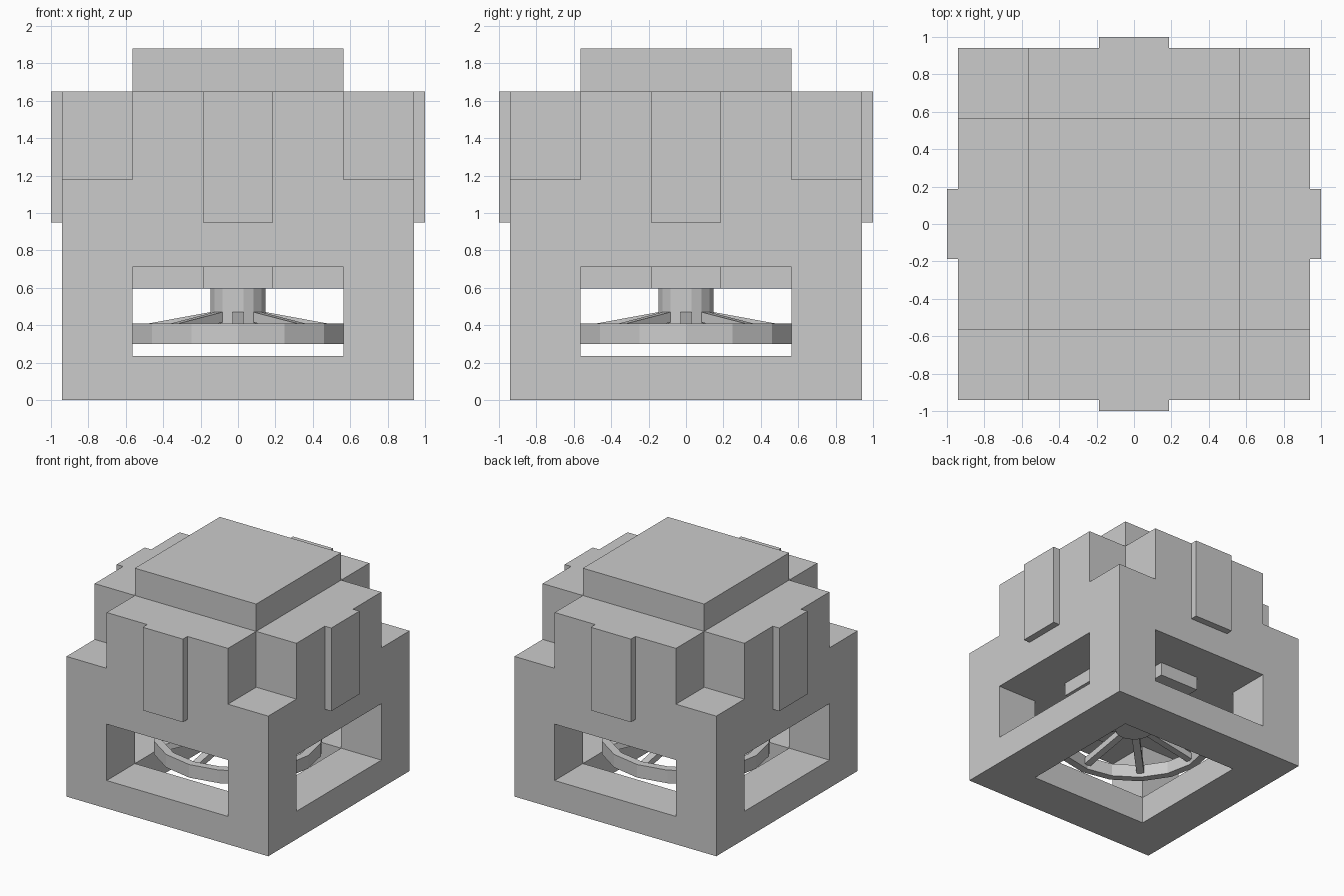
import bpy, bmesh, math
from mathutils import Matrix, Vector

if "Cube" in bpy.data.objects:
    bpy.data.objects.remove(bpy.data.objects["Cube"])

grey = bpy.data.materials.new("light_grey")
grey.diffuse_color = (0.6, 0.6, 0.6, 1)
grey.use_nodes = True
grey.node_tree.nodes["Principled BSDF"].inputs["Base Color"].default_value = grey.diffuse_color


def finish(bm, name):
    bmesh.ops.recalc_face_normals(bm, faces=bm.faces)
    mesh = bpy.data.meshes.new(name)
    bm.to_mesh(mesh)
    bm.free()
    mesh.materials.append(grey)
    ob = bpy.data.objects.new(name, mesh)
    bpy.context.collection.objects.link(ob)
    return ob


def block_solid(name, steps):
    """Add and cut axis-aligned boxes in order, keeping only the outer skin."""
    cuts = [sorted({round(v, 4) for _, lo, hi in steps for v in (lo[a], hi[a])})
            for a in range(3)]

    def filled(cell):
        if any(i < 0 or i >= len(cuts[a]) - 1 for a, i in enumerate(cell)):
            return False
        mid = [(cuts[a][i] + cuts[a][i + 1]) / 2 for a, i in enumerate(cell)]
        state = False
        for add, lo, hi in steps:
            if all(lo[a] < mid[a] < hi[a] for a in range(3)):
                state = add
        return state

    bm = bmesh.new()
    nx, ny, nz = (len(c) - 1 for c in cuts)
    for cell in ((i, j, k) for i in range(nx) for j in range(ny) for k in range(nz)):
        if not filled(cell):
            continue
        for a in range(3):
            for side in (0, 1):
                near = list(cell)
                near[a] += 2 * side - 1
                if filled(near):
                    continue
                b, c = (a + 1) % 3, (a + 2) % 3
                quad = []
                for u, v in ((0, 0), (1, 0), (1, 1), (0, 1)):
                    p = list(cell)
                    p[a] += side
                    p[b] += u
                    p[c] += v
                    quad.append(bm.verts.new([cuts[n][p[n]] for n in range(3)]))
                bm.faces.new(quad)
    bmesh.ops.remove_doubles(bm, verts=bm.verts, dist=0.0005)
    bmesh.ops.dissolve_limit(bm, angle_limit=0.01, verts=bm.verts, edges=bm.edges)
    return finish(bm, name)


def lathe(name, profile, sides, offset=0.0):
    """Closed ring of straight facets from a closed (radius, z) profile."""
    bm = bmesh.new()
    rings = []
    for s in range(sides):
        t = math.tau * (s + offset) / sides
        rings.append([bm.verts.new((r * math.cos(t), r * math.sin(t), z))
                      for r, z in profile])
    n = len(profile)
    for s in range(sides):
        p, q = rings[s], rings[(s + 1) % sides]
        for i in range(n):
            bm.faces.new((p[i], q[i], q[(i + 1) % n], p[(i + 1) % n]))
    return finish(bm, name)


W, IN, FIN = 0.94, 0.565, 0.187   # outer half width, inner half width, rib half width

# Casing: main block, raised lid and side ribs
steps = [(True, (-W, -W, 0), (W, W, 1.65)),
         (True, (-IN, -IN, 1.65), (IN, IN, 1.88)),
         (True, (-1, -FIN, 0.95), (1, FIN, 1.65)),
         (True, (-FIN, -1, 0.95), (FIN, 1, 1.65))]
# Stepped top corners
for sx in (-1, 1):
    for sy in (-1, 1):
        x, y = sorted((sx * IN, sx * W)), sorted((sy * IN, sy * W))
        steps.append((False, (x[0], y[0], 1.18), (x[1], y[1], 1.65)))
# Bottom opening and side windows
steps += [(False, (-IN, -IN, 0), (IN, IN, 0.71)),
          (False, (-W, -IN, 0.235), (W, IN, 0.71)),
          (False, (-IN, -W, 0.235), (IN, W, 0.71))]
# Cross-shaped mount under the ceiling
steps += [(True, (-IN, -FIN, 0.595), (IN, FIN, 0.71)),
          (True, (-FIN, -IN, 0.595), (FIN, IN, 0.71))]
block_solid("casing", steps)

# Wheel rim
lathe("wheel_rim", [(0.65, 0.30), (0.65, 0.41), (0.585, 0.41), (0.585, 0.30)], 16)

# Hub
bm = bmesh.new()
bmesh.ops.create_cone(bm, cap_ends=True, segments=16, radius1=0.15, radius2=0.15,
                      depth=0.195,
                      matrix=Matrix.Translation((0, 0, 0.4975))
                      @ Matrix.Rotation(math.tau / 32, 4, 'Z'))
finish(bm, "wheel_hub")

# Sloping spokes
bm = bmesh.new()
side = [(0.12, 0.475), (0.61, 0.385), (0.61, 0.33), (0.12, 0.42)]
for k in range(8):
    rot = Matrix.Rotation(math.tau * k / 8, 3, 'Z')
    a, b = ([bm.verts.new(rot @ Vector((r, y, z))) for r, z in side]
            for y in (-0.03, 0.03))
    bm.faces.new(a)
    bm.faces.new(b[::-1])
    for i in range(4):
        j = (i + 1) % 4
        bm.faces.new((a[i], b[i], b[j], a[j]))
finish(bm, "wheel_spokes")
